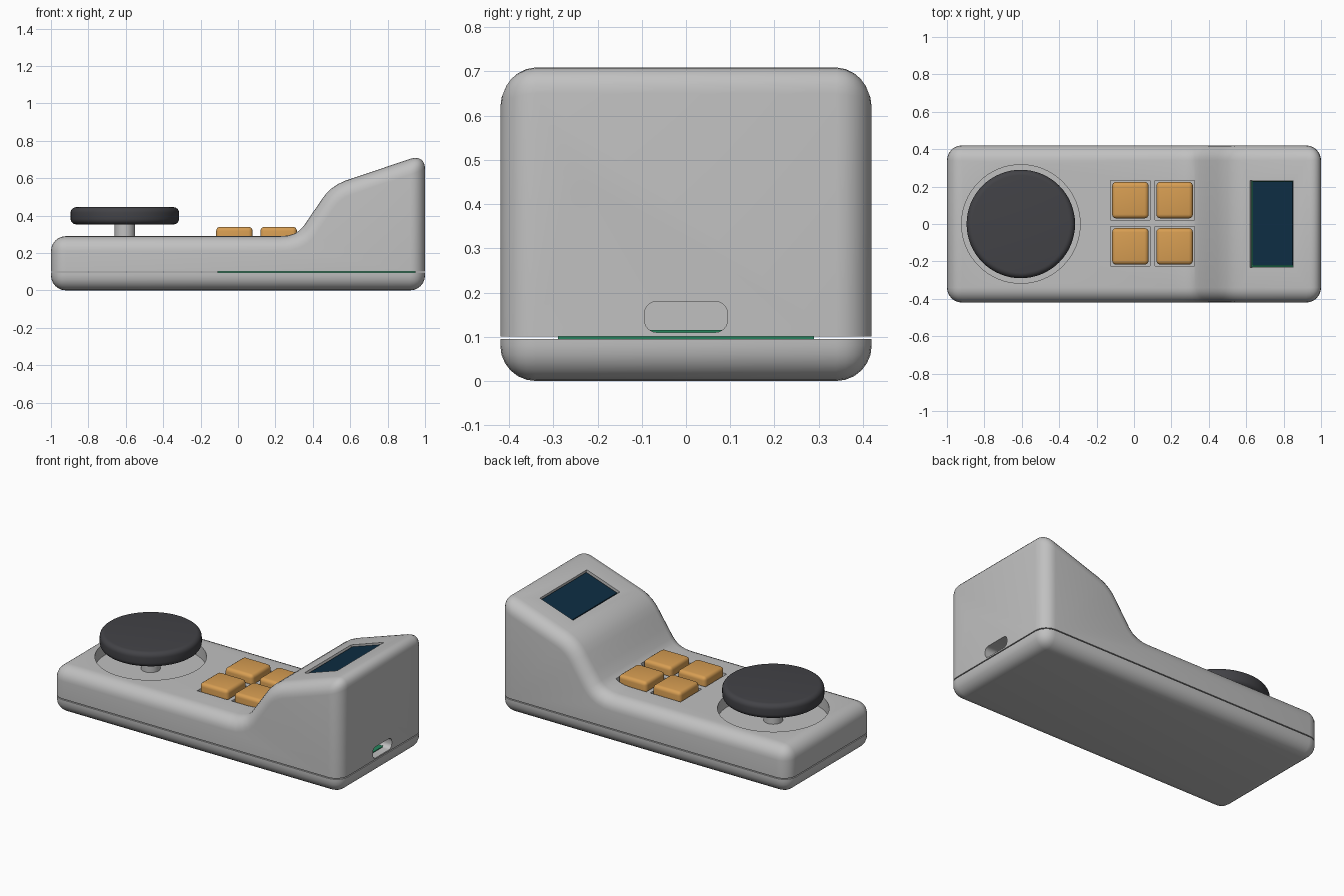
import bpy, bmesh, math
from mathutils import Matrix, Vector

if "Cube" in bpy.data.objects:
    bpy.data.objects.remove(bpy.data.objects["Cube"])


def material(name, rgb):
    m = bpy.data.materials.new(name)
    m.diffuse_color = (*rgb, 1)
    m.use_nodes = True
    m.node_tree.nodes["Principled BSDF"].inputs["Base Color"].default_value = m.diffuse_color
    return m


GREY = material("light grey plastic", (0.53, 0.53, 0.53))
DARK = material("charcoal rubber", (0.055, 0.055, 0.062))
ORANGE = material("orange plastic", (0.68, 0.34, 0.085))
GREEN = material("circuit green", (0.02, 0.24, 0.11))
NAVY = material("screen navy", (0.004, 0.026, 0.055))


def finish(name, bm, mat):
    bmesh.ops.recalc_face_normals(bm, faces=bm.faces)
    me = bpy.data.meshes.new(name)
    bm.to_mesh(me)
    bm.free()
    ob = bpy.data.objects.new(name, me)
    bpy.context.collection.objects.link(ob)
    me.materials.append(mat)
    return ob


def smooth(ob, angle=35):
    bpy.ops.object.select_all(action='DESELECT')
    ob.select_set(True)
    bpy.context.view_layer.objects.active = ob
    bpy.ops.object.shade_smooth_by_angle(angle=math.radians(angle))


def bevel(bm, edges, radius, segments=6):
    bmesh.ops.bevel(bm, geom=edges, offset=radius, segments=segments,
                    profile=0.5, affect='EDGES', clamp_overlap=False)


def box(name, lo, hi, mat, radius=0, keep=lambda e: True, frame=Matrix(), segments=6):
    """Box between two corners; edges passing keep() are rounded."""
    bm = bmesh.new()
    lo, hi = Vector(lo), Vector(hi)
    bmesh.ops.create_cube(bm, size=1, matrix=Matrix.Translation((lo + hi) / 2)
                          @ Matrix.Diagonal((*(hi - lo), 1)))
    if radius:
        bevel(bm, [e for e in bm.edges if keep(e)], radius, segments)
    bm.transform(frame)
    return finish(name, bm, mat)


def cylinder(name, r, z0, z1, mat, frame=Matrix(), radius=0, sides=64):
    bm = bmesh.new()
    bmesh.ops.create_cone(bm, cap_ends=True, segments=sides, radius1=r, radius2=r,
                          depth=z1 - z0, matrix=Matrix.Translation((0, 0, (z0 + z1) / 2)))
    if radius:
        rims = [e for e in bm.edges if abs(e.verts[0].co.z - e.verts[1].co.z) < 1e-5]
        bevel(bm, rims, radius)
    bm.transform(frame)
    return finish(name, bm, mat)


def cut(target, cutter):
    mod = target.modifiers.new("cut", 'BOOLEAN')
    mod.operation = 'DIFFERENCE'
    mod.solver = 'EXACT'
    mod.object = cutter
    bpy.context.view_layer.objects.active = target
    bpy.ops.object.modifier_apply(modifier=mod.name)
    bpy.data.objects.remove(cutter, do_unlink=True)


HALF_Y, SEAM, ROUND = 0.42, 0.101, 0.08

# Bottom tray with rounded sides and underside
base = box("base_tray", (-1, -HALF_Y, 0), (1, HALF_Y, 0.095), GREY, ROUND,
           lambda e: min(v.co.z for v in e.verts) < 0.05)
smooth(base)

# Upper shell: side profile extruded across the width
profile = [(-1, SEAM), (-1, 0.29), (0.22, 0.29), (0.265, 0.293), (0.30, 0.303),
           (0.325, 0.317), (0.348, 0.34), (0.387, 0.397), (0.42, 0.445), (0.445, 0.482),
           (0.47, 0.516), (0.50, 0.545), (0.535, 0.569), (0.575, 0.587),
           (1, 0.73), (1, SEAM)]
bm = bmesh.new()
face = bm.faces.new([bm.verts.new((x, -HALF_Y, z)) for x, z in profile])
ext = bmesh.ops.extrude_face_region(bm, geom=[face])["geom"]
bmesh.ops.translate(bm, vec=(0, 2 * HALF_Y, 0),
                    verts=[g for g in ext if isinstance(g, bmesh.types.BMVert)])
bmesh.ops.recalc_face_normals(bm, faces=bm.faces)


def rounded(e):
    a, b = (v.co for v in e.verts)
    if max(a.z, b.z) < SEAM + 1e-4:
        return False
    across = abs(a.y - b.y) > 0.1
    return not across or abs(a.x) > 0.99


bevel(bm, [e for e in bm.edges if rounded(e)], ROUND)
shell = finish("upper_shell", bm, GREY)

# Round well under the dial
DIAL = Matrix.Translation((-0.605, 0, 0))
cut(shell, cylinder("well_cutter", 0.317, 0.215, 0.6, GREY, DIAL))

# Button pits and buttons
for i, x in enumerate((-0.117, 0.12)):
    for j, y in enumerate((-0.217, 0.03)):
        x1, y1, g = x + 0.195, y + 0.195, 0.008
        cut(shell, box("pit_cutter", (x - g, y - g, 0.2), (x1 + g, y1 + g, 0.6), GREY))
        smooth(box(f"button_{i}{j}", (x, y, 0.19), (x1, y1, 0.34), ORANGE, 0.022,
                   segments=4))

# Tilted screen window, its board and the display
tilt = math.atan2(0.143, 0.425)
SCREEN = Matrix.Translation((0.735, 0, 0.641)) @ Matrix.Rotation(-tilt, 4, 'Y')
cut(shell, box("window_cutter", (-0.121, -0.232, -0.035), (0.121, 0.232, 0.2), GREY,
               frame=SCREEN))
box("screen_board", (-0.12, -0.231, -0.04), (0.12, 0.231, -0.022), GREEN, frame=SCREEN)
box("screen", (-0.110, -0.222, -0.03), (0.114, 0.226, -0.010), NAVY, frame=SCREEN)

# Cable slot and round socket in the right end
cut(shell, box("slot_cutter", (0.8, -0.094, 0.11), (1.1, 0.094, 0.18), GREY, 0.028,
               lambda e: abs(e.verts[0].co.x - e.verts[1].co.x) > 0.1))
TO_X = Matrix.Translation((0, -0.232, 0.425)) @ Matrix.Rotation(math.pi / 2, 4, 'Y')
cut(shell, cylinder("socket_cutter", 0.03, 0.85, 1.1, GREY, TO_X, sides=32))
smooth(shell)

# Circuit board in the seam
box("circuit_board", (-0.11, -0.29, 0.085), (0.95, 0.29, 0.115), GREEN)

# Dial on its shaft
smooth(cylinder("dial_shaft", 0.055, 0.20, 0.37, GREY, DIAL, sides=32))
smooth(cylinder("dial", 0.29, 0.353, 0.445, DARK, DIAL, radius=0.03))
